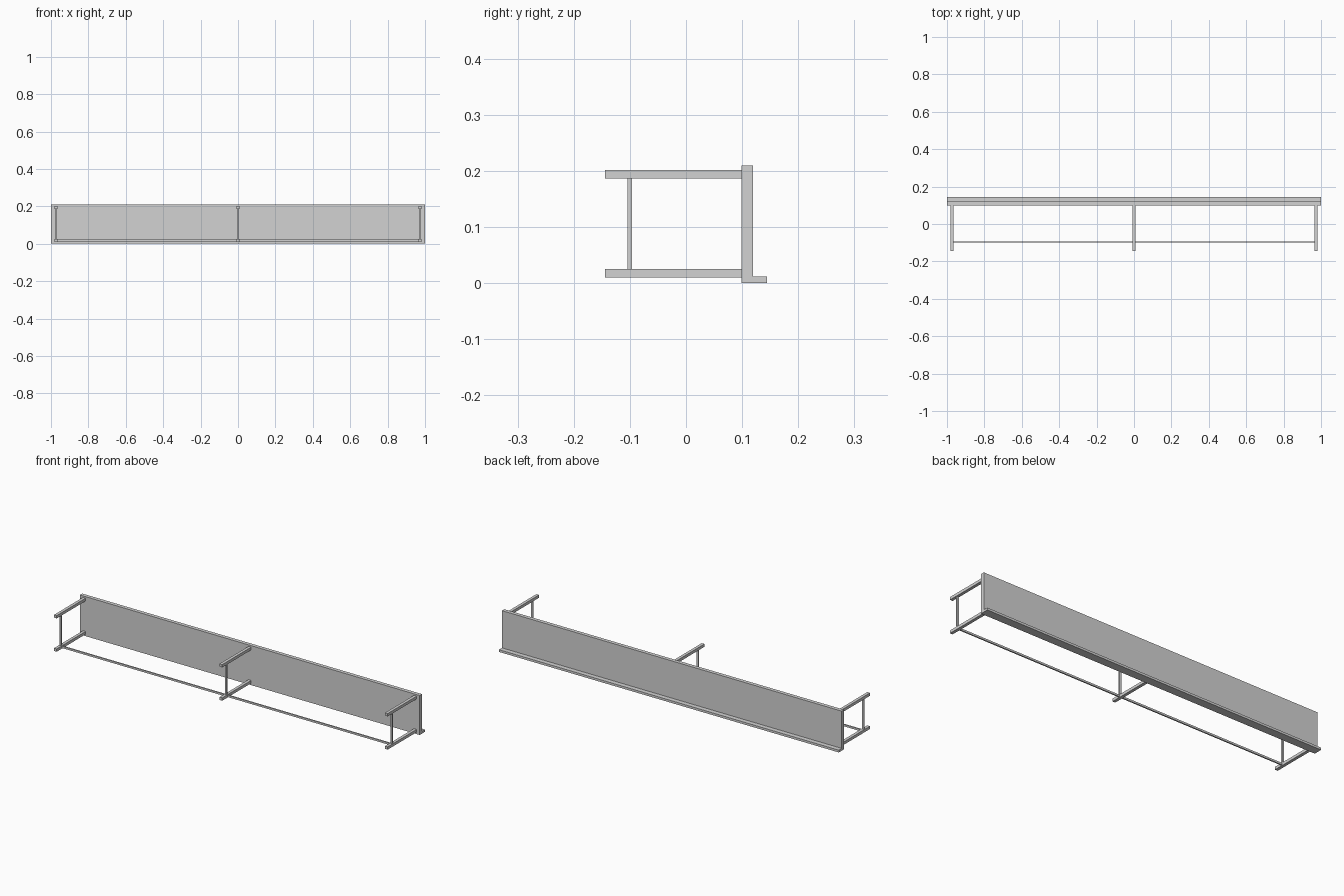
import bpy
import bmesh
from mathutils import Vector

default = bpy.data.objects.get("Cube")
if default:
    bpy.data.objects.remove(default, do_unlink=True)

grey = bpy.data.materials.new("light grey")
grey.use_nodes = True
colour = (0.65, 0.65, 0.65, 1)
grey.diffuse_color = colour
grey.node_tree.nodes["Principled BSDF"].inputs["Base Color"].default_value = colour


def finish(name, bm):
    bmesh.ops.recalc_face_normals(bm, faces=bm.faces)
    mesh = bpy.data.meshes.new(name)
    bm.to_mesh(mesh)
    bm.free()
    mesh.materials.append(grey)
    obj = bpy.data.objects.new(name, mesh)
    bpy.context.collection.objects.link(obj)


def box(name, low, high):
    low, high = Vector(low), Vector(high)
    bm = bmesh.new()
    bmesh.ops.create_cube(bm, size=1)
    bmesh.ops.scale(bm, vec=high - low, verts=bm.verts)
    bmesh.ops.translate(bm, vec=(low + high) / 2, verts=bm.verts)
    finish(name, bm)


# Long upright panel with a ledge along its lower back edge
panel_front, panel_back, ledge_back = 0.099, 0.119, 0.144
panel_top, ledge_top = 0.21, 0.012
profile = [(panel_front, 0), (ledge_back, 0), (ledge_back, ledge_top),
           (panel_back, ledge_top), (panel_back, panel_top), (panel_front, panel_top)]
bm = bmesh.new()
end = bm.faces.new([bm.verts.new((-1, y, z)) for y, z in profile])
swept = bmesh.ops.extrude_face_region(bm, geom=[end])["geom"]
bmesh.ops.translate(bm, vec=(2, 0, 0),
                    verts=[v for v in swept if isinstance(v, bmesh.types.BMVert)])
finish("panel", bm)

# Three brackets, each with two arms and an upright post
arm_front, arm_half = -0.144, 0.008
post_y, post_half_x, post_half_y = -0.1, 0.005, 0.004
lower, upper = (0.01, 0.025), (0.187, 0.202)
for side, x in (("right", -0.974), ("middle", 0), ("left", 0.974)):
    for level, (bottom, top) in (("lower", lower), ("upper", upper)):
        box(f"{side}_{level}_arm", (x - arm_half, arm_front, bottom),
            (x + arm_half, panel_front, top))
    box(f"{side}_post", (x - post_half_x, post_y - post_half_y, lower[1]),
        (x + post_half_x, post_y + post_half_y, upper[0]))

# Thin rail joining the lower arms
rail_y, rail_half_y, rail_half_z = -0.096, 0.0035, 0.005
rail_z = sum(lower) / 2
box("lower_rail", (-0.97, rail_y - rail_half_y, rail_z - rail_half_z),
    (0.97, rail_y + rail_half_y, rail_z + rail_half_z))
